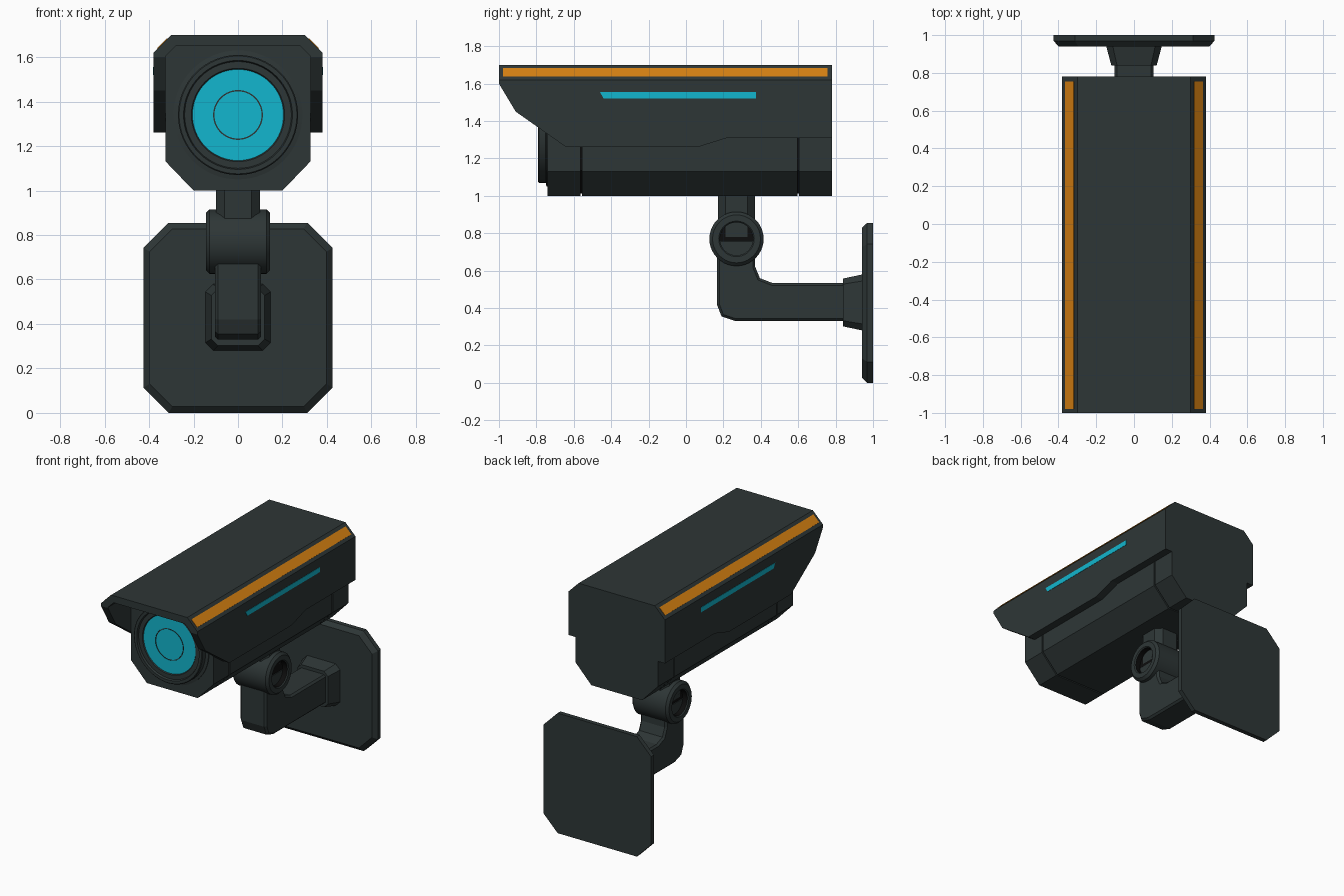
import bpy, bmesh, math
from mathutils import Vector, Matrix

cube = bpy.data.objects.get("Cube")
if cube:
    bpy.data.objects.remove(cube, do_unlink=True)


def material(name, rgb, rough=0.6):
    m = bpy.data.materials.new(name)
    m.use_nodes = True
    m.diffuse_color = (*rgb, 1)
    bsdf = m.node_tree.nodes["Principled BSDF"]
    bsdf.inputs["Base Color"].default_value = (*rgb, 1)
    bsdf.inputs["Roughness"].default_value = rough
    return m


DARK = material("dark grey", (0.027, 0.037, 0.037))
BLACK = material("black", (0.004, 0.004, 0.004))
CYAN = material("cyan", (0.006, 0.47, 0.62))
ORANGE = material("orange", (0.68, 0.22, 0.006))


def finish(name, bm, mats):
    bmesh.ops.recalc_face_normals(bm, faces=bm.faces)
    me = bpy.data.meshes.new(name)
    bm.to_mesh(me)
    bm.free()
    for m in mats:
        me.materials.append(m)
    ob = bpy.data.objects.new(name, me)
    bpy.context.collection.objects.link(ob)
    return ob


def loft(name, rings, mat=DARK):
    """Skin matching rings of points and cap both ends."""
    bm = bmesh.new()
    rows = [[bm.verts.new(p) for p in ring] for ring in rings]
    for a, b in zip(rows, rows[1:]):
        for i in range(len(a)):
            j = (i + 1) % len(a)
            bm.faces.new((a[i], a[j], b[j], b[i]))
    bm.faces.new(rows[0])
    bm.faces.new(rows[-1])
    return finish(name, bm, [mat])


def along_y(pts, y):
    return [(x, y, z) for x, z in pts]


def along_x(pts, x):
    return [(x, y, z) for y, z in pts]


def mirrored(half):
    """Complete a half outline, given on the positive side, across x = 0."""
    return half + [(-x, z) for x, z in reversed(half)]


def chamfered(w, low, high, c):
    return mirrored([(w - c, low), (w, low + c), (w, high - c), (w - c, high)])


def lathe(name, profile, axis, centre, mats, slots, steps=64):
    """Spin (radius, distance) points around an axis; one material slot per band."""
    bm = bmesh.new()
    turn = Vector((0, 0, 1)).rotation_difference(Vector(axis)).to_matrix()
    rows = []
    for r, d in profile:
        count = steps if r > 0 else 1
        angles = [2 * math.pi * k / steps for k in range(count)]
        rows.append([bm.verts.new(Vector(centre) + turn @ Vector(
            (r * math.cos(t), r * math.sin(t), d))) for t in angles])
    for a, b, slot in zip(rows, rows[1:], slots):
        for i in range(steps):
            j = (i + 1) % steps
            quad = [a[i % len(a)], a[j % len(a)], b[j % len(b)], b[i % len(b)]]
            bm.faces.new(list(dict.fromkeys(quad))).material_index = slot
    ob = finish(name, bm, mats)
    bpy.ops.object.select_all(action='DESELECT')
    ob.select_set(True)
    bpy.context.view_layer.objects.active = ob
    bpy.ops.object.shade_smooth_by_angle(angle=math.radians(30))
    return ob


# Housing: three segments separated by narrow grooves around a core
BACK = 0.78
housing = mirrored([(0.2, 1.0), (0.325, 1.13), (0.325, 1.605), (0.28, 1.65)])
core = mirrored([(0.195, 1.012), (0.313, 1.135), (0.313, 1.59), (0.27, 1.64)])
for name, y0, y1 in (("housing_front", -0.74, -0.565),
                     ("housing_middle", -0.555, 0.595),
                     ("housing_rear", 0.605, BACK)):
    loft(name, [along_y(housing, y0), along_y(housing, y1)])
loft("housing_core", [along_y(core, -0.7), along_y(core, 0.75)], BLACK)

# Sun shield: U-shaped shell trimmed to its side outline
outer = [(0.38, 1.2), (0.38, 1.62), (0.3, 1.7)]
inner = [(0.325, 1.2), (0.325, 1.605), (0.28, 1.65)]
shell = mirrored(outer) + [(-x, z) for x, z in inner] + inner[::-1]
shield = loft("sun_shield", [along_y(shell, -1.1), along_y(shell, 0.9)])
outline = [(-1, 1.8), (-1, 1.6), (-0.91, 1.45), (-0.64, 1.26), (0.06, 1.26),
           (0.22, 1.31), (BACK, 1.31), (BACK, 1.8)]
cutter = loft("shield_cutter", [along_x(outline, -0.6), along_x(outline, 0.6)])
cutter.hide_render = True
trim = shield.modifiers.new("trim", 'BOOLEAN')
trim.operation = 'INTERSECT'
trim.solver = 'EXACT'
trim.object = cutter
bpy.context.view_layer.update()
trimmed = bpy.data.meshes.new_from_object(
    shield.evaluated_get(bpy.context.evaluated_depsgraph_get()))
shield.modifiers.clear()
shield.data = trimmed
bpy.data.objects.remove(cutter, do_unlink=True)

# Coloured strips on the shield shoulders and light slits on its sides
slit = [(-0.46, 1.555), (0.375, 1.555), (0.375, 1.52), (-0.44, 1.52)]
for side, s in (("left", 1), ("right", -1)):
    bm = bmesh.new()
    bmesh.ops.create_cube(bm, size=1, matrix=(
        Matrix.Translation((s * 0.34, -0.112, 1.66))
        @ Matrix.Rotation(s * math.pi / 4, 4, 'Y')
        @ Matrix.Diagonal((0.064, 1.735, 0.005, 1))))
    finish("shoulder_strip_" + side, bm, [ORANGE])
    loft("light_slit_" + side,
         [along_x(slit, s * 0.377), along_x(slit, s * 0.382)], CYAN)

# Lens: stepped rim, glowing ring and centre parted by a fine groove
lathe("lens",
      [(0.29, -0.01), (0.29, 0.006), (0.27, 0.01), (0.27, 0.045), (0.265, 0.05),
       (0.245, 0.05), (0.24, 0.036), (0.21, 0.036), (0.205, 0.03),
       (0.112, 0.03), (0.112, 0.026), (0.106, 0.026), (0.106, 0.03), (0, 0.03)],
      (0, -1, 0), (0, -0.74, 1.34), [DARK, CYAN],
      [0, 0, 0, 0, 0, 0, 0, 0, 1, 0, 0, 0, 1])

# Neck and hinge barrel with dark recessed ends
neck = [(x, y + 0.27) for x, y in chamfered(0.1, -0.1, 0.1, 0.04)]
loft("neck", [[(x, y, z) for x, y in neck] for z in (0.78, 1.01)])
end = [(0, 0.1), (0.088, 0.1), (0.088, 0.138), (0.095, 0.145),
       (0.128, 0.145), (0.145, 0.128)]
lathe("hinge", end + [(r, -d) for r, d in reversed(end)],
      (1, 0, 0), (0, 0.27, 0.77), [DARK, BLACK],
      [1, 1, 0, 0, 0, 0, 0, 0, 0, 1, 1], 40)

# Bent arm with softened long edges
bend = [(0.165, 0.77), (0.165, 0.42), (0.19, 0.355), (0.265, 0.33), (0.87, 0.33),
        (0.87, 0.535), (0.46, 0.535), (0.395, 0.56), (0.37, 0.62), (0.37, 0.77)]
arm = loft("arm", [along_x(bend, -0.103), along_x(bend, 0.103)])
soft = arm.modifiers.new("edge", 'BEVEL')
soft.width = 0.013
soft.segments = 1
soft.limit_method = 'ANGLE'
soft.angle_limit = math.radians(70)

# Socket and wall plate
loft("socket", [along_y(chamfered(0.12, 0.302, 0.558, 0.03), 0.84),
                along_y(chamfered(0.148, 0.28, 0.58, 0.035), 0.945)])
loft("wall_plate", [along_y(chamfered(0.398, 0.028, 0.828, 0.103), 0.94),
                    along_y(chamfered(0.425, 0, 0.855, 0.113), 0.968),
                    along_y(chamfered(0.425, 0, 0.855, 0.113), 1.0)])
